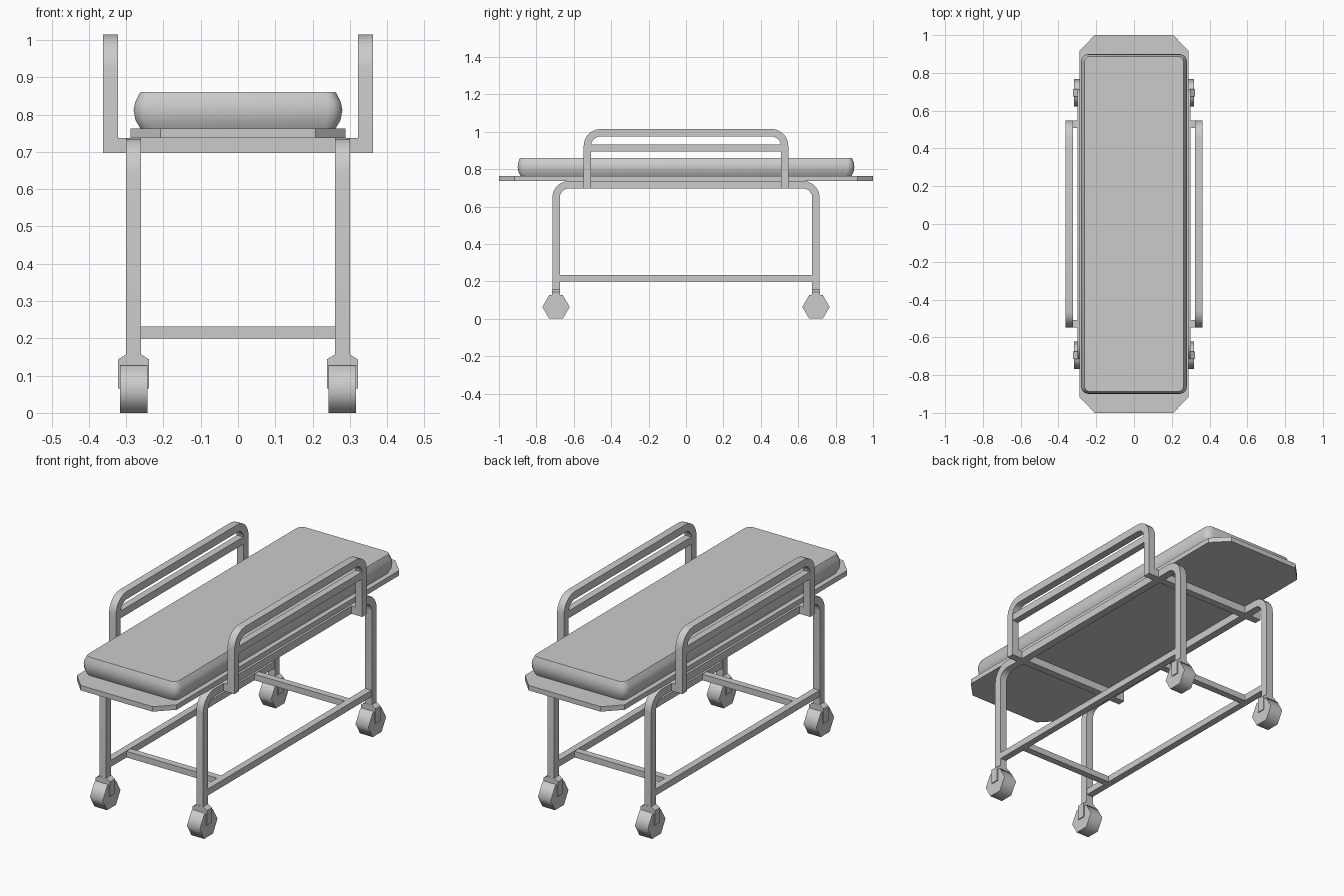
import bpy
from math import cos, sin, pi, radians

if "Cube" in bpy.data.objects:
    bpy.data.objects.remove(bpy.data.objects["Cube"])

T = 0.04  # tube thickness


def make(name, verts, faces, smooth=None):
    mesh = bpy.data.meshes.new(name)
    mesh.from_pydata(verts, [], faces)
    ob = bpy.data.objects.new(name, mesh)
    bpy.context.collection.objects.link(ob)
    bpy.ops.object.select_all(action='DESELECT')
    ob.select_set(True)
    bpy.context.view_layer.objects.active = ob
    bpy.ops.object.mode_set(mode='EDIT')
    bpy.ops.mesh.select_all(action='SELECT')
    bpy.ops.mesh.normals_make_consistent(inside=False)
    bpy.ops.object.mode_set(mode='OBJECT')
    if smooth:
        bpy.ops.object.shade_smooth_by_angle(angle=radians(smooth))
    return ob


def loft(name, rings, smooth=None):
    """Join equal-length rings with quads and cap both ends."""
    n = len(rings[0])
    verts = [p for r in rings for p in r]
    faces = [(k * n + i, k * n + (i + 1) % n, (k + 1) * n + (i + 1) % n, (k + 1) * n + i)
             for k in range(len(rings) - 1) for i in range(n)]
    last = (len(rings) - 1) * n
    faces += [tuple(range(n)), tuple(range(last, last + n))]
    return make(name, verts, faces, smooth)


def box(name, x0, x1, y0, y1, z0, z1):
    return loft(name, [[(x0, y0, z), (x1, y0, z), (x1, y1, z), (x0, y1, z)] for z in (z0, z1)])


def hoop(name, x, y, z0, z1, r, segs=5):
    """Upside-down U of square tube in the yz plane; y, z1, r are outer sizes."""
    stations = [(-y, z0, -1, 0)]
    for side, a0 in ((-1, pi), (1, pi / 2)):
        for i in range(segs + 1):
            a = a0 - i * pi / 2 / segs
            c, s = cos(a), sin(a)
            stations.append((side * (y - r) + r * c, z1 - r + r * s, c, s))
    stations.append((y, z0, 1, 0))
    rings = []
    for py, pz, ny, nz in stations:
        iy, iz = py - T * ny, pz - T * nz
        rings.append([(x - T / 2, py, pz), (x + T / 2, py, pz),
                      (x + T / 2, iy, iz), (x - T / 2, iy, iz)])
    return loft(name, rings, 30)


def rounded_rect(hx, hy, r, z, segs=3):
    ring = []
    for k, (sx, sy) in enumerate(((1, 1), (-1, 1), (-1, -1), (1, -1))):
        for i in range(segs + 1):
            a = (k + i / segs) * pi / 2
            ring.append((sx * (hx - r) + r * cos(a), sy * (hy - r) + r * sin(a), z))
    return ring


# bed board with clipped corners
outline = [(0.208, -1), (0.288, -0.917), (0.288, 0.917), (0.208, 1),
           (-0.208, 1), (-0.288, 0.917), (-0.288, -0.917), (-0.208, -1)]
loft("bed_board", [[(x, y, z) for x, y in outline] for z in (0.737, 0.763)])

# mattress with bulging sides
loft("mattress", [rounded_rect(0.262, 0.885, 0.03, 0.763),
                  rounded_rect(0.275, 0.896, 0.036, 0.785),
                  rounded_rect(0.28, 0.9, 0.04, 0.812),
                  rounded_rect(0.275, 0.897, 0.036, 0.835),
                  rounded_rect(0.262, 0.888, 0.03, 0.86)], 50)

for s, side in ((-1, "left"), (1, "right")):
    # leg hoop and lower side rail
    x = s * 0.28
    hoop(side + "_leg_frame", x, 0.715, 0.13, 0.737, 0.09)
    box(side + "_lower_rail", x - 0.018, x + 0.018, -0.68, 0.68, 0.199, 0.233)

    # guard rail
    gx = s * 0.342
    hoop(side + "_guard_rail", gx, 0.547, 0.697, 1.015, 0.09)
    box(side + "_guard_bar", gx - 0.018, gx + 0.018, -0.51, 0.51, 0.893, 0.931)

    # casters: fork and hexagonal wheel
    for e, end in ((-1, "front"), (1, "back")):
        y = e * 0.695
        fork = [(-0.042, 0.065), (0.042, 0.065), (0.042, 0.143),
                (0.02, 0.157), (-0.02, 0.157), (-0.042, 0.143)]
        loft(f"{end}_{side}_fork", [[(x + px, y + dy, pz) for px, pz in fork]
                                    for dy in (-0.021, 0.021)])
        loft(f"{end}_{side}_wheel",
             [[(x + dx, y + 0.073 * cos(i * pi / 3), 0.0632 + 0.073 * sin(i * pi / 3))
               for i in range(6)] for dx in (-0.037, 0.037)], 65)

# cross bars, upper and lower
for e, end in ((-1, "front"), (1, "back")):
    y = e * 0.527
    box(end + "_upper_cross_bar", -0.33, 0.33, y - 0.02, y + 0.02, 0.697, 0.737)
    box(end + "_lower_cross_bar", -0.27, 0.27, y - 0.018, y + 0.018, 0.199, 0.231)
